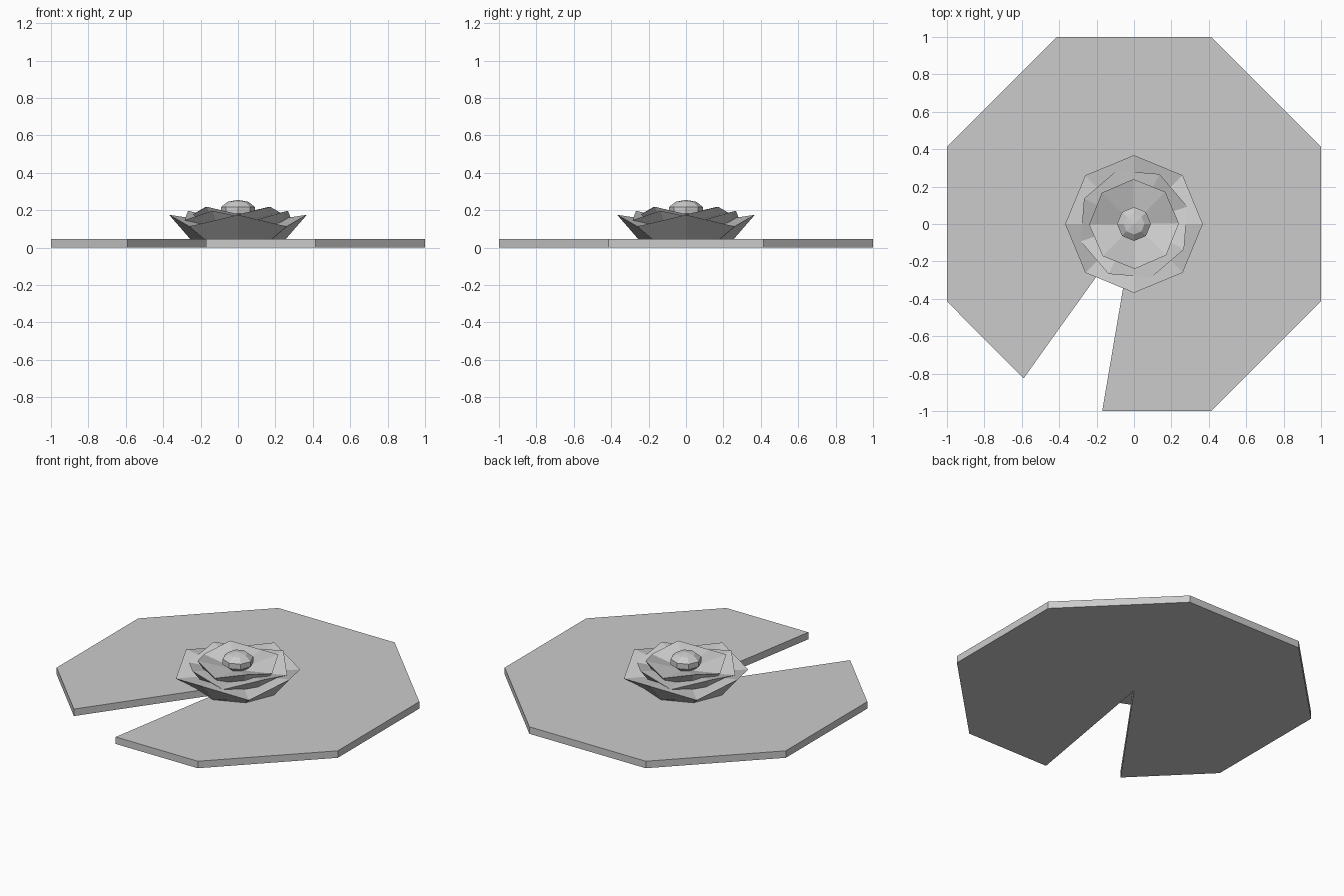
import bpy, bmesh, math

if "Cube" in bpy.data.objects:
    bpy.data.objects.remove(bpy.data.objects["Cube"])

PAD_TOP = 0.045


def make_object(name, bm):
    bmesh.ops.recalc_face_normals(bm, faces=bm.faces)
    mesh = bpy.data.meshes.new(name)
    bm.to_mesh(mesh)
    bm.free()
    obj = bpy.data.objects.new(name, mesh)
    bpy.context.collection.objects.link(obj)
    return obj


# Lily pad: octagon with a wedge cut to the centre
bm = bmesh.new()
outline = [(0, 0), (-0.17, -1), (0.414, -1), (1, -0.414), (1, 0.414), (0.414, 1),
           (-0.414, 1), (-1, 0.414), (-1, -0.414), (-0.59, -0.825)]
face = bm.faces.new([bm.verts.new((x, y, 0)) for x, y in outline])
ext = bmesh.ops.extrude_face_region(bm, geom=[face])
top = [g for g in ext["geom"] if isinstance(g, bmesh.types.BMVert)]
bmesh.ops.translate(bm, verts=top, vec=(0, 0, PAD_TOP))
make_object("lily_pad", bm)


def petal_layer(name, r_base, z_base, r_rim, z_even, z_odd, z_dish, turn):
    """Eight-sided flared cup with a zigzag rim and a dished top."""
    bm = bmesh.new()
    base, rim = [], []
    for i in range(8):
        a = math.radians(turn + 45 * i)
        c, s = math.cos(a), math.sin(a)
        base.append(bm.verts.new((r_base * c, r_base * s, z_base)))
        rim.append(bm.verts.new((r_rim * c, r_rim * s, z_odd if i % 2 else z_even)))
    centre = bm.verts.new((0, 0, z_dish))
    for i in range(8):
        j = (i + 1) % 8
        bm.faces.new((base[i], base[j], rim[j], rim[i]))
        bm.faces.new((rim[i], rim[j], centre))
    bm.faces.new(base[::-1])
    return make_object(name, bm)


# Three stacked rings of petals
petal_layer("outer_petals", 0.255, PAD_TOP, 0.368, 0.175, 0.113, 0.12, 0)
petal_layer("middle_petals", 0.207, 0.075, 0.30, 0.147, 0.197, 0.13, 18)
petal_layer("inner_petals", 0.165, 0.10, 0.24, 0.178, 0.218, 0.14, 1)

# Flattened flower centre
bm = bmesh.new()
bmesh.ops.create_uvsphere(bm, u_segments=8, v_segments=5, radius=0.095)
bmesh.ops.scale(bm, verts=bm.verts, vec=(1, 1, 0.58))
bmesh.ops.translate(bm, verts=bm.verts, vec=(0, 0, 0.2))
make_object("flower_centre", bm)
